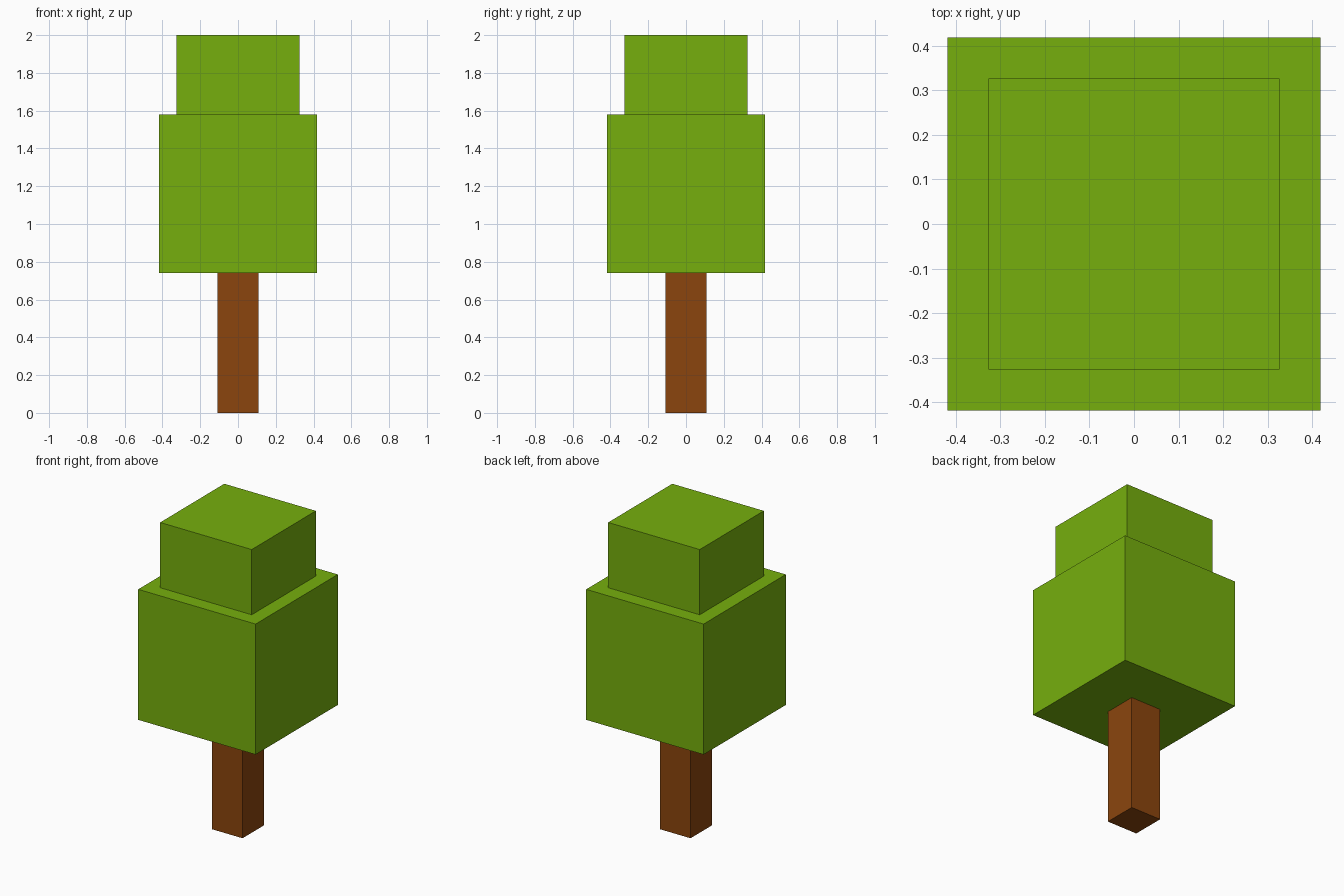
import bpy

# Remove the default cube
default = bpy.data.objects.get("Cube")
if default:
    bpy.data.objects.remove(default, do_unlink=True)


def make_material(name, rgb):
    mat = bpy.data.materials.new(name)
    mat.use_nodes = True
    color = (*rgb, 1.0)
    mat.diffuse_color = color
    mat.node_tree.nodes["Principled BSDF"].inputs["Base Color"].default_value = color
    return mat


def make_block(name, width, bottom, top, mat):
    """Square block centred on the z axis, with its size baked into the mesh."""
    bpy.ops.mesh.primitive_cube_add(size=1, location=(0, 0, 0))
    obj = bpy.context.object
    obj.name = obj.data.name = name
    for v in obj.data.vertices:
        v.co.x *= width
        v.co.y *= width
        v.co.z = top if v.co.z > 0 else bottom
    obj.data.materials.append(mat)
    return obj


leaf_green = make_material("leaf green", (0.181, 0.429, 0.004))
bark_brown = make_material("bark brown", (0.258, 0.06, 0.004))

# Trunk, slightly sunk into the foliage
make_block("trunk", 0.216, 0.0, 0.76, bark_brown)

# Foliage: large lower block with a smaller one on top
make_block("lower_foliage", 0.836, 0.74, 1.58, leaf_green)
make_block("upper_foliage", 0.652, 1.56, 2.0, leaf_green)
